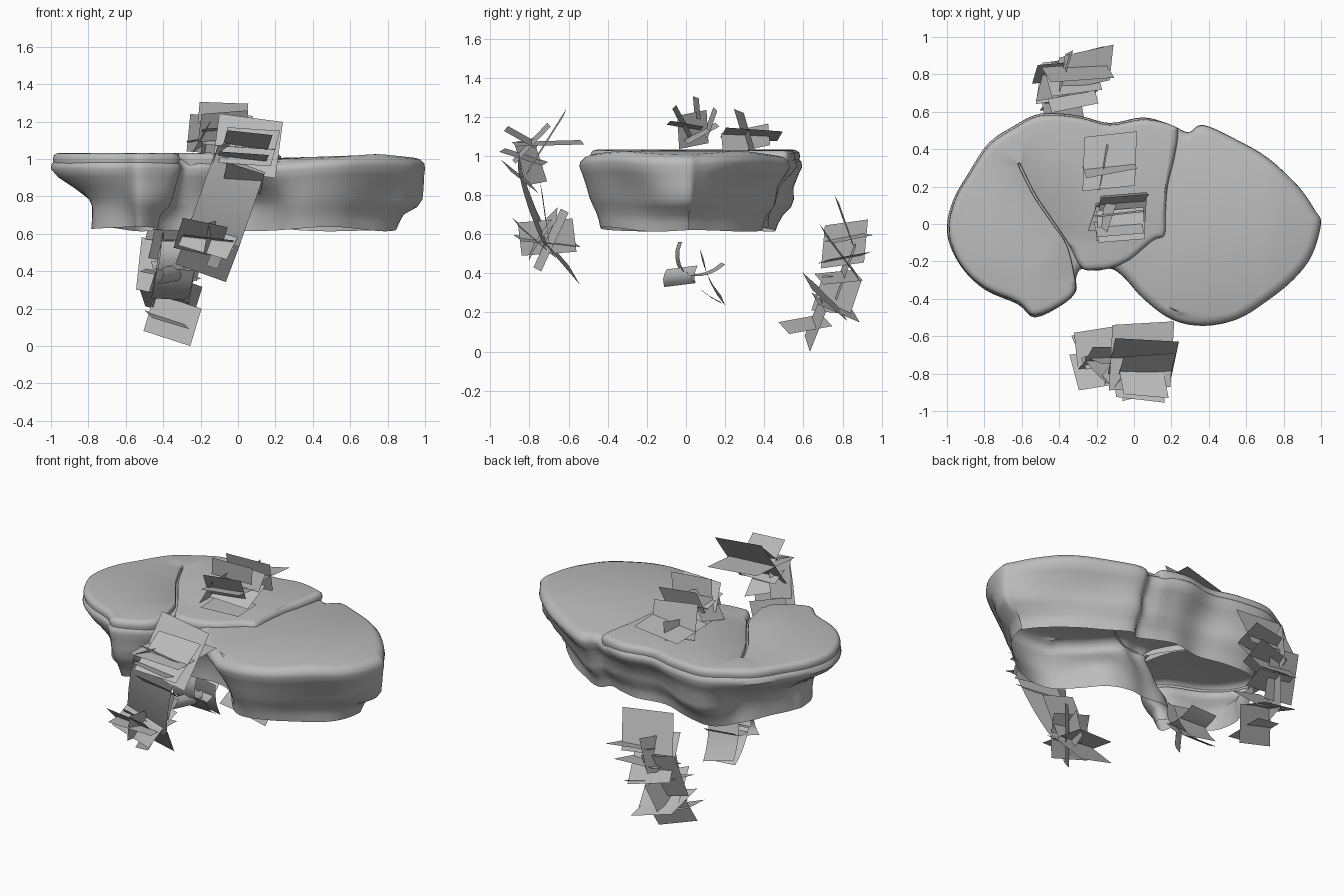
import bpy, bmesh, math
from mathutils import Vector

stone = bpy.data.materials.new("stone grey")
stone.diffuse_color = (0.5, 0.5, 0.5, 1)


def finish(name, bm, angle=50):
    me = bpy.data.meshes.new(name)
    bm.to_mesh(me)
    bm.free()
    ob = bpy.data.objects.new(name, me)
    bpy.context.collection.objects.link(ob)
    me.materials.append(stone)
    bpy.ops.object.select_all(action='DESELECT')
    ob.select_set(True)
    bpy.context.view_layer.objects.active = ob
    bpy.ops.object.shade_smooth_by_angle(angle=math.radians(angle))
    return ob


def smooth_loop(pts, steps):
    # closed Catmull-Rom curve through the outline points
    out, n = [], len(pts)
    for i in range(n):
        a, b, c, d = (Vector(pts[(i + k) % n]) for k in (-1, 0, 1, 2))
        for s in range(steps):
            t = s / steps
            out.append(0.5 * (2 * b + (c - a) * t + (2 * a - 5 * b + 4 * c - d) * t * t
                              + (3 * b - a - 3 * c + d) * t ** 3))
    return out


def inward(loop, reach):
    # inward normals of a clockwise loop, averaged over a few neighbours
    n, res = len(loop), []
    for i in range(n):
        t = loop[(i + reach) % n] - loop[(i - reach) % n]
        res.append(Vector((t.y, -t.x)).normalized())
    return res


def rings_to_mesh(rings, cap):
    bm = bmesh.new()
    vs = [[bm.verts.new(p) for p in r] for r in rings]
    n = len(vs[0])
    for a, b in zip(vs, vs[1:]):
        for i in range(n):
            j = (i + 1) % n
            bm.faces.new((a[i], a[j], b[j], b[i]))
    if cap:
        f = bm.faces.new(vs[0])
        bmesh.ops.triangulate(bm, faces=[f])
    bmesh.ops.recalc_face_normals(bm, faces=bm.faces[:])
    return bm


# ---- hollow rock shell, open underneath
outline = [(-1, -.05), (-.97, .12), (-.88, .28), (-.78, .43), (-.65, .52), (-.5, .59),
           (-.3, .58), (-.13, .54), (.05, .57), (.2, .53), (.29, .49), (.37, .53),
           (.55, .45), (.72, .35), (.88, .2), (.97, .07), (1, 0), (.95, -.17),
           (.85, -.3), (.7, -.42), (.55, -.51), (.37, -.545), (.2, -.51), (.05, -.4),
           (-.05, -.29), (-.12, -.24), (-.2, -.25), (-.28, -.24), (-.31, -.29),
           (-.31, -.36), (-.38, -.43), (-.53, -.5), (-.62, -.43), (-.8, -.35), (-.93, -.22)]
edge = smooth_loop(outline, 4)
norm = inward(edge, 5)


def top_z(x):
    if x < 0.2:
        return 1.0
    return 0.985 + 0.04 * min(1, (x - 0.2) / 0.55) - 0.02 * max(0, (x - 0.8) / 0.2)


# drop from the top, inward offset on the left / right / back / front, erosion
profile = [(0, .05, .05, .05, .05, 0), (.008, .025, .025, .025, .025, 0),
           (.03, .004, .004, .004, .004, 0), (.055, 0, 0, 0, 0, 0),
           (.1, .035, .012, .03, .02, .006), (.16, .115, .03, .075, .045, .02),
           (.22, .195, .045, .085, .065, .028), (.26, .215, .07, .095, .08, .025),
           (.3, .215, .135, .125, .095, .018), (.34, .215, .15, .14, .105, .012),
           (.38, .215, .16, .145, .11, .005)]
rings = []
for drop, left, right, back, front, wave in profile:
    ring = []
    for p, nv in zip(edge, norm):
        wl, wf, wr, wb = (max(c, 0) ** 2 for c in (nv.x, nv.y, -nv.x, -nv.y))
        off = left * wl + front * wf + right * wr + back * wb
        w = wave * (math.sin(8 * p.x + 2) + .6 * math.sin(11 * p.y + 5 * p.x))
        q = p + nv * (off + w)
        bottom = .625 + .012 * math.sin(6 * p.x + 3 * p.y)
        z = top_z(p.x)
        ring.append((q.x, q.y, z + (bottom - z) * drop / .38))
    rings.append(ring)
finish("rock_shell", rings_to_mesh(rings, True))

# ---- raised slab on the left and middle, split by a narrow crack
crack = [(-.315, -.27), (-.355, -.11), (-.435, .01), (-.53, .15), (-.605, .3)]
slab_pts = ([(-.99, -.05), (-.96, .12), (-.872, .275), (-.775, .42), (-.645, .51), (-.5, .58),
             (-.3, .57), (-.13, .53), (.05, .56), (.2, .53), (.235, .49), (.215, .35),
             (.18, .2), (.17, .05), (.165, -.06), (.1, -.09), (-.02, -.19), (-.12, -.235),
             (-.2, -.245), (-.28, -.235)]
            + [(x + .004, y + .003) for x, y in crack[1:]] + [(-.615, .32)]
            + [(x - .004, y - .003) for x, y in crack[::-1]]
            + [(-.315, -.36), (-.38, -.425), (-.53, -.49), (-.62, -.42), (-.8, -.34), (-.925, -.22)])
loop = smooth_loop(slab_pts, 4)
nv = inward(loop, 1)
rings = []
for off, d in ((.035, 0), (.018, .004), (.005, .014), (0, .035), (.01, .07)):
    ring = []
    for i, (p, m) in enumerate(zip(loop, nv)):
        k = .2 if 79 < i < 118 else 1  # tight rim along the crack
        ring.append((p.x + m.x * off * k, p.y + m.y * off * k, 1.032 - .006 * max(0, p.x + .5) - d))
    rings.append(ring)
finish("raised_slab", rings_to_mesh(rings, True))


# ---- foliage cards: (x, width, y1, z1, y2, z2, x lean, side y, side z)
def cards(name, rows, bend=0.0, skew=1.0):
    bm = bmesh.new()
    for k, (x, w, y1, z1, y2, z2, lean, sy, sz) in enumerate(rows):
        a = Vector((x + lean / 2, y1, z1))
        b = Vector((x - lean / 2, y2, z2))
        side = Vector((w, sy, sz)) / 2
        if w > .15:  # keep wide cards nearly edge-on from the side
            d = Vector((0, y2 - y1, z2 - z1)).normalized()
            flat = Vector((0, side.y, side.z))
            side -= (flat - d * flat.dot(d)) * (1 - skew)
        nrm = (b - a).cross(side).normalized()
        up = (nrm.z > 0) != (k % 4 == 1)
        prev = None
        steps = 4 if bend else 1
        for i in range(steps + 1):
            t = i / steps
            c = a.lerp(b, t) + nrm * bend * 4 * t * (1 - t)
            cur = (bm.verts.new(c - side), bm.verts.new(c + side))
            if prev:
                quad = (prev[0], cur[0], cur[1], prev[1])
                bm.faces.new(quad if up else quad[::-1])
            prev = cur
    finish(name, bm, 30)


cards("front_foliage_upper", [
    (.05, .34, -.62, 1.22, -.81, .92, .04, -.01, -.05),
    (.05, .24, -.92, 1.14, -.76, 1.05, .03, -.04, -.06),
    (.04, .33, -.53, 1.07, -.88, 1.06, .02, .02, -.05),
    (.02, .26, -.94, 1.03, -.72, .96, .03, -.04, -.05),
    (.03, .20, -.92, .95, -.78, .84, .02, .04, -.08),
    (.06, .28, -.70, 1.16, -.88, .97, .05, .04, -.04),
    (-.10, .08, -.83, 1.08, -.76, .86, .06, .10, .02)], 0, .45)
cards("front_foliage_curved", [
    (-.06, .27, -.86, .98, -.72, .58, .14, -.04, -.12),
    (-.14, .26, -.66, .70, -.80, .50, .10, .04, -.11)], .015, .4)
cards("front_foliage_lower", [
    (-.10, .24, -.74, .84, -.70, .55, .10, .02, -.08),
    (-.16, .27, -.75, .60, -.57, .39, .08, .04, -.11),
    (-.12, .10, -.72, .67, -.70, .50, .03, .28, .02),
    (-.17, .27, -.86, .58, -.56, .55, .03, .04, -.06),
    (-.20, .24, -.87, .66, -.68, .50, .05, .03, -.06),
    (-.08, .06, -.62, .72, -.76, .42, .12, .04, -.02)], 0, .5)
cards("back_foliage_upper", [
    (-.30, .34, .77, .78, .85, .55, .05, .03, -.04),
    (-.25, .26, .93, .60, .74, .56, .02, .06, -.02),
    (-.33, .27, .70, .62, .88, .38, .05, .03, -.07),
    (-.30, .24, .92, .50, .70, .46, .04, .06, .03),
    (-.38, .07, .82, .66, .80, .44, .04, .22, .03),
    (-.42, .22, .86, .56, .76, .28, .03, .04, -.05)], 0, .6)
cards("back_foliage_lower", [
    (-.36, .28, .88, .39, .68, .37, .05, .05, -.08),
    (-.34, .25, .62, .36, .80, .20, .05, .04, -.10),
    (-.40, .07, .80, .38, .74, .20, .05, .20, -.02),
    (-.38, .26, .87, .18, .66, .27, .03, .03, -.08),
    (-.35, .25, .70, .24, .62, .04, .06, .05, -.09),
    (-.38, .20, .50, .12, .72, .16, .04, .06, -.09)], 0, .7)
cards("top_foliage", [
    (-.13, .28, .48, 1.10, .19, 1.12, .01, .03, .05),
    (-.13, .27, .27, 1.23, .33, 1.03, .02, .05, -.02),
    (-.17, .05, .30, 1.14, .31, 1.03, .02, .24, .05),
    (-.08, .26, .05, 1.30, .06, 1.19, .01, .03, -.01),
    (-.06, .25, .15, 1.24, .10, 1.10, .03, .02, -.02),
    (-.08, .25, -.06, 1.25, .02, 1.10, .02, .02, .02),
    (-.07, .25, -.09, 1.17, .08, 1.14, .01, .02, .02),
    (-.06, .25, .16, 1.16, .0, 1.07, .01, .02, -.02),
    (-.17, .05, .03, 1.22, .04, 1.05, .10, .15, .03),
    (-.08, .25, -.08, 1.04, .12, 1.04, .01, .02, .0)])
cards("under_foliage", [
    (-.35, .14, -.03, .56, -.02, .41, .02, .02, .0),
    (-.34, .20, .08, .50, .19, .26, .04, .02, -.05),
    (-.35, .20, .02, .39, .19, .45, .03, .02, -.01),
    (-.35, .20, .0, .41, .18, .25, .03, .01, -.01),
    (-.36, .12, -.02, .43, -.03, .34, .03, .16, .02)], .02)
